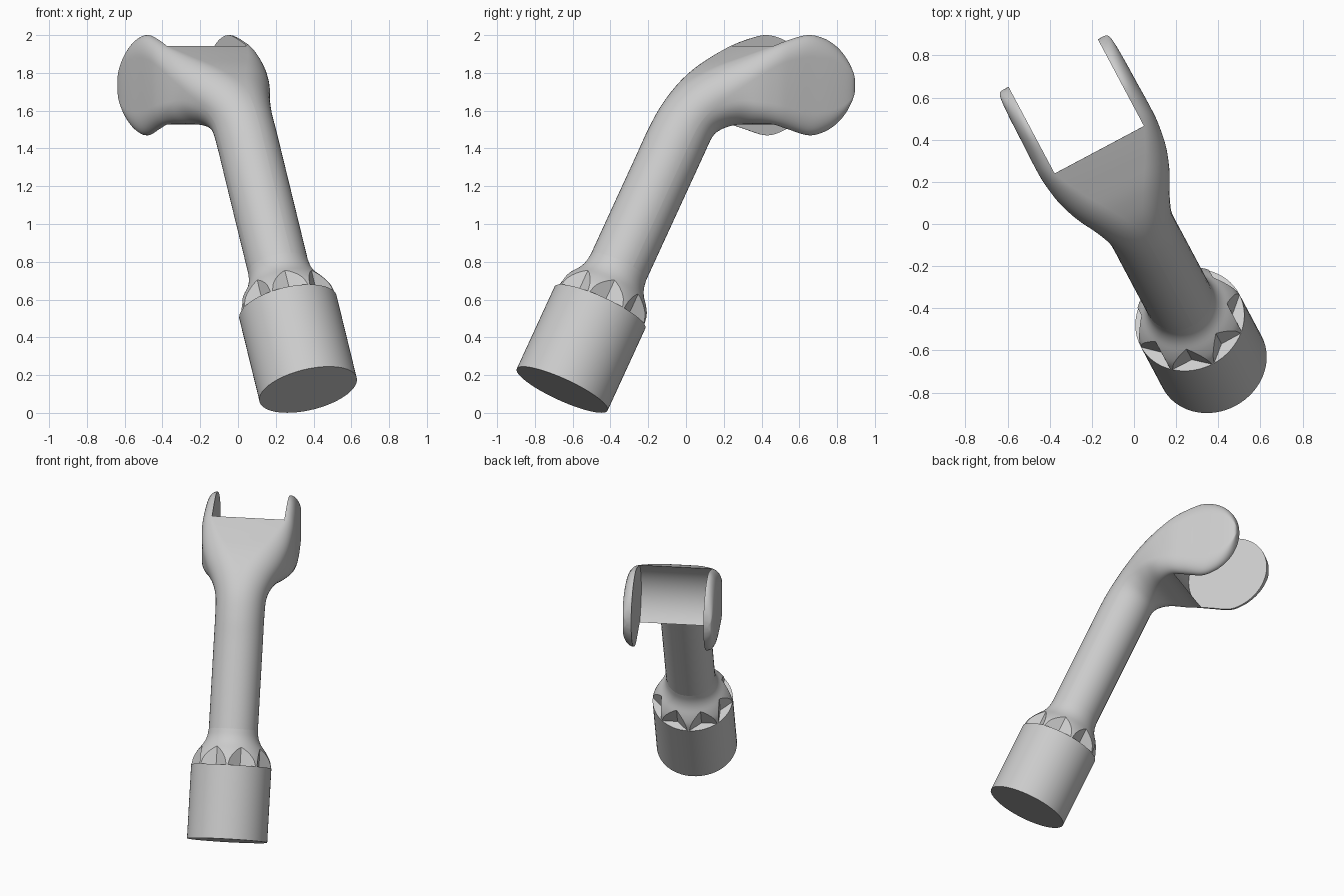
import bpy, bmesh
from math import sin, cos, pi, radians, hypot
from mathutils import Matrix, Vector

cube = bpy.data.objects.get("Cube")
if cube:
    bpy.data.objects.remove(cube)

GREY = (0.6, 0.6, 0.6, 1)
grey = bpy.data.materials.new("plain grey")
grey.use_nodes = True
grey.diffuse_color = GREY
grey.node_tree.nodes["Principled BSDF"].inputs["Base Color"].default_value = GREY

LEAN = radians(27.5)
HEAD = Matrix.Rotation(radians(28), 4, 'Z') @ Matrix.Translation((0.02, 0, 0))
FOOT = HEAD @ Matrix.Translation((0, -0.753, 0.123)) @ Matrix.Rotation(-LEAN, 4, 'X')
SHAFT_R = 0.162


def loft(name, rings, matrix):
    """Closed solid through equal-length rings of points."""
    bm = bmesh.new()
    loops = [[bm.verts.new(p) for p in ring] for ring in rings]
    n = len(loops[0])
    for a, b in zip(loops, loops[1:]):
        for i in range(n):
            j = (i + 1) % n
            bm.faces.new((a[i], a[j], b[j], b[i]))
    bm.faces.new(loops[0])
    bm.faces.new(loops[-1])
    bmesh.ops.recalc_face_normals(bm, faces=bm.faces)
    mesh = bpy.data.meshes.new(name)
    bm.to_mesh(mesh)
    bm.free()
    mesh.materials.append(grey)
    obj = bpy.data.objects.new(name, mesh)
    bpy.context.collection.objects.link(obj)
    obj.matrix_world = matrix
    return obj


def circle(r, z, n=64):
    return [(r * cos(2 * pi * i / n), r * sin(2 * pi * i / n), z) for i in range(n)]


def boolean(obj, cutter, operation):
    mod = obj.modifiers.new("cut", 'BOOLEAN')
    mod.operation = operation
    mod.solver = 'EXACT'
    mod.object = cutter
    bpy.context.view_layer.objects.active = obj
    bpy.ops.object.modifier_apply(modifier=mod.name)
    bpy.data.objects.remove(cutter)


def smooth(obj, angle):
    bpy.ops.object.select_all(action='DESELECT')
    obj.select_set(True)
    bpy.context.view_layer.objects.active = obj
    bpy.ops.object.shade_smooth_by_angle(angle=radians(angle))


def spline(points, steps=5):
    """Catmull-Rom interpolation of a list of stations."""
    pts = [Vector(p) for p in points]
    pts = [2 * pts[0] - pts[1]] + pts + [2 * pts[-1] - pts[-2]]
    out = []
    for a, b, c, d in zip(pts, pts[1:], pts[2:], pts[3:]):
        for s in range(steps):
            t = s / steps
            out.append(b + 0.5 * t * (c - a + t * (2 * a - 5 * b + 4 * c - d
                                                   + t * (3 * (b - c) + d - a))))
    return out + [pts[-2]]


# Round base
base = loft("base", [circle(0.265, 0), circle(0.265, 0.49)], FOOT)
smooth(base, 30)

# Flared neck, trimmed by an eight-pointed star prism to leave V notches
profile = spline([(0.265, 0.489), (0.252, 0.54), (0.224, 0.59), (0.188, 0.64),
                  (0.169, 0.685), (0.161, 0.74)], 4)
neck = loft("neck", [circle(r, z, 96) for r, z in profile], FOOT)
star = [((0.27, 0.208)[i % 2] * cos(i * pi / 8), (0.27, 0.208)[i % 2] * sin(i * pi / 8))
        for i in range(16)]
prism = loft("star_cutter", [[(x, y, z) for x, y in star] for z in (0.4, 0.9)], FOOT)
boolean(neck, prism, 'INTERSECT')
smooth(neck, 25)

# Shaft and fork: each station is top y, z, bottom y, z, half width, corner fractions
stations = []
for t in (0.6, 0.85, 1.1, 1.32, 1.48):
    y, z = -0.753 + t * sin(LEAN), 0.123 + t * cos(LEAN)
    dy, dz = SHAFT_R * cos(LEAN), SHAFT_R * sin(LEAN)
    stations.append((y - dy, z + dz, y + dy, z - dz, SHAFT_R, 1, 1))
stations += [
    (-0.13, 1.64, 0.12, 1.45, 0.168, 1, 1),
    (-0.02, 1.75, 0.155, 1.49, 0.2, 0.9, 0.95),
    (0.11, 1.83, 0.21, 1.52, 0.25, 0.65, 0.85),
    (0.25, 1.89, 0.28, 1.53, 0.288, 0.4, 0.65),
    (0.38, 1.94, 0.37, 1.53, 0.306, 0.23, 0.5),
    (0.48, 1.975, 0.46, 1.506, 0.309, 0.21, 0.45),
]
# Round prong ends
DISC_Y, DISC_Z, DISC_R = 0.59, 1.735, 0.265
for deg, w in ((90, 0.307), (70, 0.306), (52, 0.304), (36, 0.301), (22, 0.296), (11, 0.287), (3, 0.27)):
    y, h = DISC_Y + DISC_R * cos(radians(deg)), DISC_R * sin(radians(deg))
    stations.append((y, DISC_Z + h, y, DISC_Z - h, w, 0.2, 0.45))


def section(st, n=12):
    """Rounded rectangle spanning a station's top and bottom points."""
    yt, zt, yb, zb, w, ru, rz = st
    my, mz, hy, hz = (yt + yb) / 2, (zt + zb) / 2, (yt - yb) / 2, (zt - zb) / 2
    ru, rz = min(ru, 0.999), min(rz, 0.999)
    ring = []
    for q, (su, sv) in enumerate(((1, 1), (-1, 1), (-1, -1), (1, -1))):
        for i in range(n):
            a = (q + i / (n - 1)) * pi / 2
            u = su * (1 - ru) + ru * cos(a)
            v = sv * (1 - rz) + rz * sin(a)
            ring.append((w * u, my + hy * v, mz + hz * v))
    return ring


fork = loft("shaft_and_fork", [section(s) for s in spline(stations)], HEAD)

# Slot between the prongs, with a hollow round back
slot = loft("slot_cutter", [[(x, DISC_Y + p[0], DISC_Z + p[1]) for p in circle(0.29, 0)]
                            for x in (-0.24, 0.24)], HEAD)
boolean(fork, slot, 'DIFFERENCE')
smooth(fork, 35)
